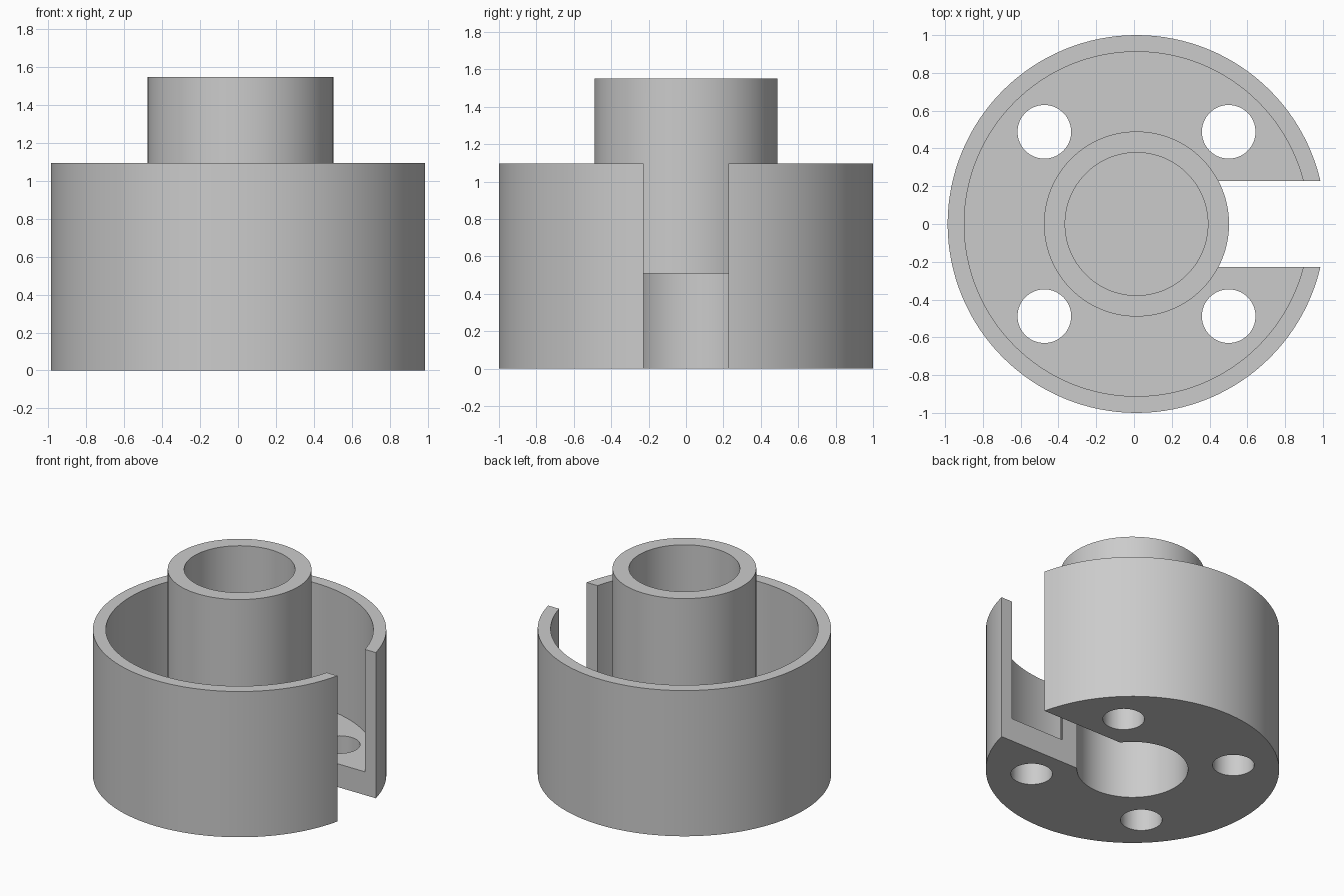
import bpy
import bmesh
import math
from mathutils import Matrix, Vector

if "Cube" in bpy.data.objects:
    bpy.data.objects.remove(bpy.data.objects["Cube"], do_unlink=True)

CX = 0.0133            # axis offset: the slot trims the +x side
BORE, HUB, INNER, OUTER = 0.378, 0.49, 0.912, 1.0
FLOOR, WEB, WEB_TOP, RIM, TOP = 0.175, 0.508, 0.68, 1.096, 1.55
SLOT, HOLE, PITCH = 0.228, 0.142, 0.488
SEGMENTS = 128

grey = bpy.data.materials.new("plain grey")
grey.use_nodes = True
colour = (0.6, 0.6, 0.6, 1)
grey.diffuse_color = colour
grey.node_tree.nodes["Principled BSDF"].inputs["Base Color"].default_value = colour


def add_object(name, bm):
    bmesh.ops.recalc_face_normals(bm, faces=bm.faces[:])
    mesh = bpy.data.meshes.new(name)
    bm.to_mesh(mesh)
    bm.free()
    mesh.materials.append(grey)
    obj = bpy.data.objects.new(name, mesh)
    bpy.context.collection.objects.link(obj)
    return obj


def lathe(name, profile):
    bm = bmesh.new()
    verts = [bm.verts.new((CX + r, 0, z)) for r, z in profile]
    edges = [bm.edges.new(pair) for pair in zip(verts, verts[1:])]
    bmesh.ops.spin(bm, geom=verts + edges, cent=(CX, 0, 0), axis=(0, 0, 1),
                   angle=math.tau, steps=SEGMENTS, use_merge=True)
    bmesh.ops.remove_doubles(bm, verts=bm.verts[:], dist=0.0001)
    return add_object(name, bm)


def box(name, low, high):
    low, high = Vector(low), Vector(high)
    bm = bmesh.new()
    place = Matrix.Translation((low + high) / 2) @ Matrix.Diagonal((high - low).to_4d())
    bmesh.ops.create_cube(bm, size=1, matrix=place)
    return add_object(name, bm)


def cylinder(name, x, y, radius):
    bm = bmesh.new()
    bmesh.ops.create_cone(bm, cap_ends=True, segments=64, radius1=radius,
                          radius2=radius, depth=1, matrix=Matrix.Translation((x, y, 0)))
    return add_object(name, bm)


# Cup and hub turned as one piece, with a web closing the middle of the bore
housing = lathe("housing", [
    (0, WEB), (BORE, WEB), (BORE, 0), (OUTER, 0), (OUTER, RIM), (INNER, RIM),
    (INNER, FLOOR), (HUB, FLOOR), (HUB, TOP), (BORE, TOP), (BORE, WEB_TOP), (0, WEB_TOP)])

# Slot: full height through the cup wall, low through the floor and hub wall
cutters = [
    box("wall_slot", (0.7, -SLOT, -1), (1.5, SLOT, 2)),
    box("floor_slot", (CX, -SLOT, -1), (1.5, SLOT, WEB)),
]
# Four bolt holes in the floor
for sx in (-1, 1):
    for sy in (-1, 1):
        cutters.append(cylinder("bolt_hole", CX + sx * PITCH, sy * PITCH, HOLE))

bpy.ops.object.select_all(action='DESELECT')
bpy.context.view_layer.objects.active = housing
housing.select_set(True)
for cutter in cutters:
    mod = housing.modifiers.new("cut", 'BOOLEAN')
    mod.operation = 'DIFFERENCE'
    mod.solver = 'EXACT'
    mod.object = cutter
    bpy.ops.object.modifier_apply(modifier=mod.name)
    bpy.data.objects.remove(cutter, do_unlink=True)

bpy.ops.object.shade_smooth_by_angle(angle=math.radians(30))
